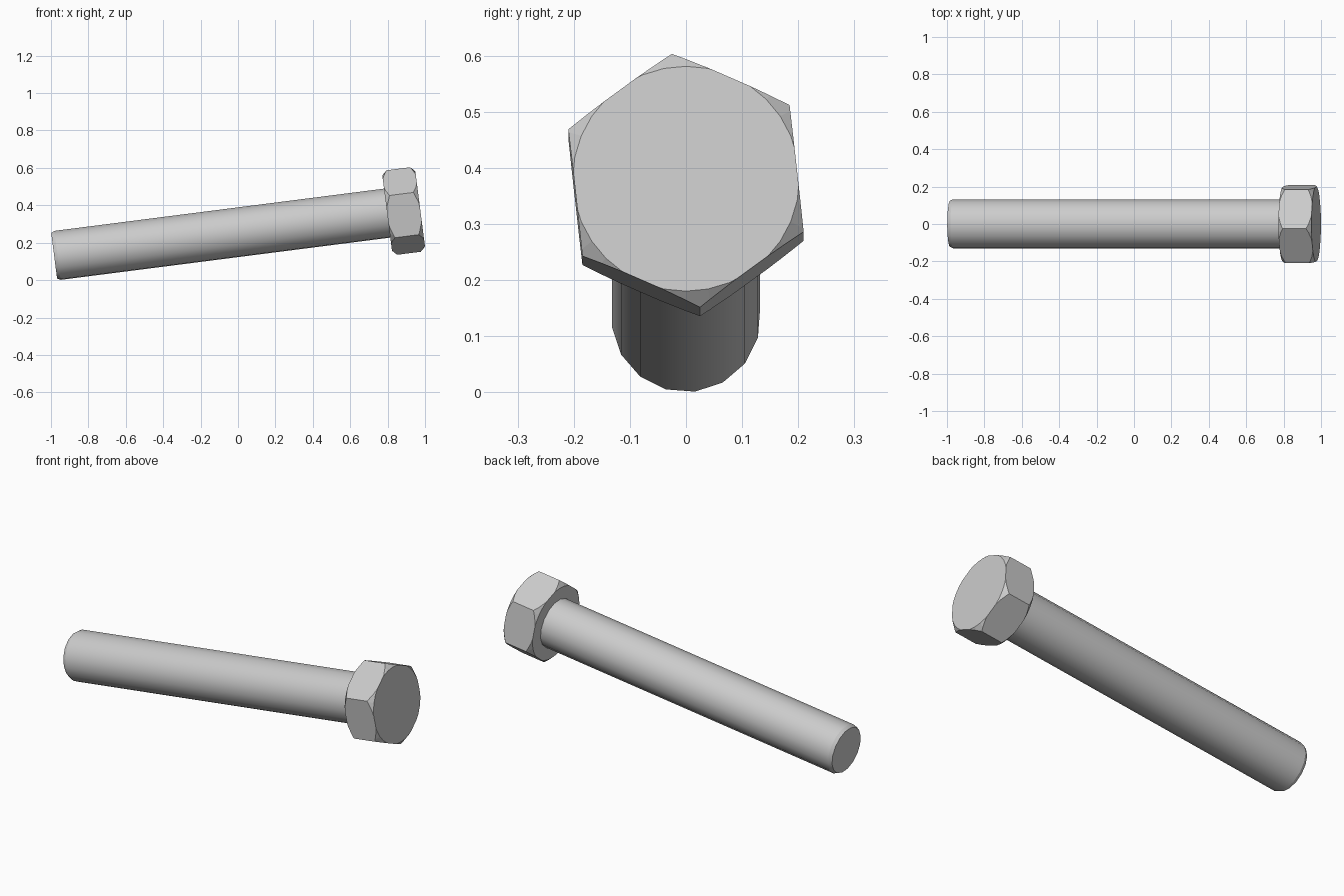
import bpy
import bmesh
from math import sin, cos, radians, tau
from mathutils import Matrix, Vector

if "Cube" in bpy.data.objects:
    bpy.data.objects.remove(bpy.data.objects["Cube"], do_unlink=True)

TILT = radians(7.3)
LENGTH = 1.973          # end of shaft to top of head
HEAD = 0.178            # head thickness
HEX_R = 0.229           # head corner radius
CAP_R = 0.202           # flat disc on the head
CHAMFER = 0.025         # chamfer depth at the head corners
SHAFT_R = 0.133
PLACE = Matrix.Translation((-0.983, 0, 0.13)) @ Matrix.Rotation(-TILT, 4, 'Y')

steel = bpy.data.materials.new("grey steel")
steel.use_nodes = True
colour = (0.6, 0.6, 0.6, 1)
steel.diffuse_color = colour
steel.node_tree.nodes["Principled BSDF"].inputs["Base Color"].default_value = colour


def lathe(name, profile, sides, turn):
    """Solid of rings (x, radius) along the bolt axis, closed by flat ends."""
    bm = bmesh.new()
    rings = []
    for x, r in profile:
        angles = [radians(turn) + tau * i / sides for i in range(sides)]
        rings.append([bm.verts.new((x, r * sin(a), r * cos(a))) for a in angles])
    for a, b in zip(rings, rings[1:]):
        for i in range(sides):
            j = (i + 1) % sides
            bm.faces.new((a[i], a[j], b[j], b[i]))
    bm.faces.new(rings[0])
    bm.faces.new(rings[-1])
    bmesh.ops.recalc_face_normals(bm, faces=bm.faces)
    mesh = bpy.data.meshes.new(name)
    bm.to_mesh(mesh)
    bm.free()
    mesh.materials.append(steel)
    obj = bpy.data.objects.new(name, mesh)
    obj.matrix_world = PLACE
    bpy.context.collection.objects.link(obj)
    return obj


# Shaft with a small chamfer at its tip
under = LENGTH - HEAD
shaft = lathe("shaft", [(0, 0.124), (0.018, SHAFT_R), (under + 0.02, SHAFT_R)], 16, 173)
bpy.ops.object.select_all(action='DESELECT')
shaft.select_set(True)
bpy.context.view_layer.objects.active = shaft
bpy.ops.object.shade_smooth_by_angle(angle=radians(24))

# Hexagonal head
head = lathe("hex_head", [(under, HEX_R), (LENGTH, HEX_R)], 6, -6.3)

# Double cone that trims the head corners on both sides
slope = CHAMFER / (HEX_R - CAP_R)
wide = 0.26
run = (wide - CAP_R) * slope
cutter = lathe("corner_cutter",
               [(under, CAP_R), (under + run, wide),
                (LENGTH - run, wide), (LENGTH, CAP_R)], 32, 0)
cutter.hide_render = True
cutter.hide_viewport = True
cutter.display_type = 'WIRE'
trim = head.modifiers.new("corner_trim", 'BOOLEAN')
trim.operation = 'INTERSECT'
trim.solver = 'EXACT'
trim.object = cutter
